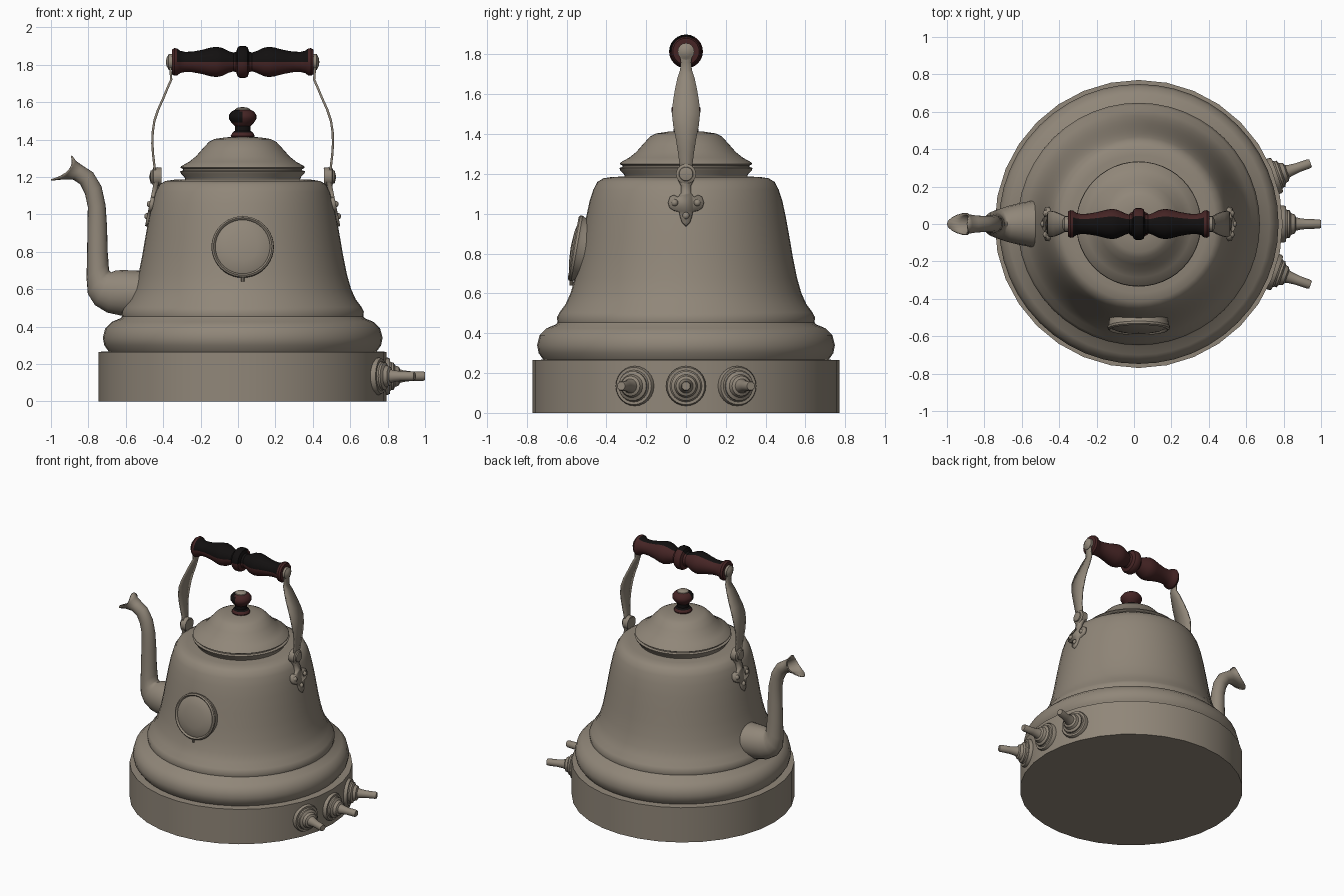
import bpy, bmesh, math
from math import sin, cos, pi, radians
from mathutils import Matrix, Vector

if "Cube" in bpy.data.objects:
    bpy.data.objects.remove(bpy.data.objects["Cube"])

AXIS = 0.025  # the pot's vertical axis sits slightly off centre


def material(name, rgb):
    m = bpy.data.materials.new(name)
    m.use_nodes = True
    m.diffuse_color = (*rgb, 1)
    m.node_tree.nodes["Principled BSDF"].inputs["Base Color"].default_value = (*rgb, 1)
    return m


METAL = material("warm grey metal", (0.28, 0.24, 0.19))
RED = material("dark red wood", (0.06, 0.018, 0.018))
BLACK = material("black wood", (0.006, 0.005, 0.005))


def finish(name, bm, mats, rule=None, angle=35):
    bmesh.ops.remove_doubles(bm, verts=bm.verts, dist=0.0001)
    bmesh.ops.recalc_face_normals(bm, faces=bm.faces)
    if rule:
        for f in bm.faces:
            f.material_index = rule(f.calc_center_median())
    mesh = bpy.data.meshes.new(name)
    bm.to_mesh(mesh)
    bm.free()
    for m in mats:
        mesh.materials.append(m)
    ob = bpy.data.objects.new(name, mesh)
    bpy.context.collection.objects.link(ob)
    bpy.ops.object.select_all(action='DESELECT')
    ob.select_set(True)
    bpy.context.view_layer.objects.active = ob
    bpy.ops.object.shade_smooth_by_angle(angle=radians(angle))
    return ob


def loft(bm, rings, closed=True):
    rows = [[bm.verts.new(p) for p in ring] for ring in rings]
    n = len(rows[0])
    for a, b in zip(rows, rows[1:]):
        for i in range(n if closed else n - 1):
            j = (i + 1) % n
            bm.faces.new((a[i], a[j], b[j], b[i]))


def lathe(name, profile, matrix, segs=32, mats=(METAL,), rule=None, angle=35):
    bm = bmesh.new()
    loft(bm, [[(r * cos(2 * pi * i / segs), r * sin(2 * pi * i / segs), z)
               for i in range(segs)] for r, z in profile])
    bmesh.ops.remove_doubles(bm, verts=bm.verts, dist=0.0001)
    bm.transform(matrix)
    return finish(name, bm, mats, rule, angle)


def solidify(ob, thickness, offset=0):
    mod = ob.modifiers.new("thickness", 'SOLIDIFY')
    mod.thickness, mod.offset = thickness, offset


def place(x, y, z, rot=0, axis='X'):
    return Matrix.Translation((x, y, z)) @ Matrix.Rotation(rot, 4, axis)


upright = place(AXIS, 0, 0)

# Base ring, bell-shaped body and lid
lathe("base", [(0, 0), (.77, 0), (.77, .265), (.7, .268), (.6, .268)], upright)
lathe("body", [(.6, .262), (.715, .265), (.74, .3), (.748, .34), (.735, .39), (.70, .425),
               (.652, .445), (.645, .455), (.648, .48), (.635, .505), (.605, .545), (.58, .6),
               (.557, .68), (.537, .78), (.52, .88), (.502, .98), (.485, 1.06), (.466, 1.12),
               (.445, 1.16), (.415, 1.178), (.37, 1.185), (.26, 1.188)], upright, 48)
lathe("lid", [(0, 1.18), (.305, 1.18), (.312, 1.2), (.33, 1.218), (.335, 1.23), (.318, 1.235),
              (.318, 1.242), (.333, 1.25), (.328, 1.258), (.285, 1.282), (.25, 1.31),
              (.215, 1.35), (.18, 1.388), (.15, 1.403), (.09, 1.412), (0, 1.415)], upright, 48)

# Lid knob: wooden turning with a metal cap


def knob_colour(c):
    if 1.435 < c.z < 1.475:
        return 1
    return 1 if c.z > 1.5 and c.x < AXIS - .01 and c.y < 0 else 0


lathe("lid_knob", [(0, 1.4), (.058, 1.4), (.064, 1.42), (.055, 1.437), (.042, 1.447),
                   (.042, 1.472), (.06, 1.49), (.074, 1.512), (.074, 1.53), (.06, 1.55),
                   (.045, 1.558), (0, 1.56)], upright, 20, (RED, BLACK), knob_colour)
lathe("knob_cap", [(.044, 1.552), (.04, 1.563), (.025, 1.571), (0, 1.574)], upright, 20)

# Round gauge on the front, leaning with the body
lathe("gauge", [(0, -.06), (.155, -.06), (.16, -.01), (.167, .003), (.165, .015), (.156, .022),
                (.148, .016), (.146, .01), (.125, .02), (.08, .03), (0, .035)],
      place(AXIS, -.545, .825, radians(80)), 40)
lathe("gauge_pin", [(0, -.01), (.01, -.01), (.01, .02), (0, .02)], place(AXIS, -.575, .65), 10)

# Three control levers on the right side of the base
for label, deg in (("front", -19.5), ("middle", 0), ("back", 19.5)):
    turn = place(AXIS, 0, .135) @ Matrix.Rotation(radians(deg), 4, 'Z') @ Matrix.Rotation(pi / 2, 4, 'Y')
    lathe(label + "_control", [(0, .73), (.1, .73), (.1, .775), (.094, .787), (.08, .787),
                               (.074, .795), (.074, .806), (.058, .815), (.05, .835), (.036, .842),
                               (.031, .86), (.026, .9), (.025, .965), (.021, .975), (0, .975)], turn, 24)

# Spout: outer point, inner point and half width of each ring; the mouth is notched
SPOUT = [(-.47, .455, -.47, .70, .13), (-.54, .455, -.54, .70, .125), (-.62, .458, -.62, .702, .11),
         (-.70, .475, -.655, .70, .095), (-.765, .515, -.677, .69, .08),
         (-.803, .575, -.69, .70, .068), (-.81, .66, -.692, .74, .06), (-.807, .78, -.697, .80, .055),
         (-.805, .92, -.70, .93, .05), (-.803, 1.04, -.708, 1.05, .047),
         (-.818, 1.11, -.73, 1.15, .045), (-.843, 1.16, -.775, 1.225, .043),
         (-.88, 1.185, -.83, 1.26, .047), (-.93, 1.187, -.865, 1.285, .055),
         (-1.0, 1.18, -.888, 1.315, .06)]
bm = bmesh.new()
rings = []
for k, (ax, az, bx, bz, w) in enumerate(SPOUT):
    a, b = Vector((ax, 0, az)), Vector((bx, 0, bz))
    notch = Vector((.044, 0, -.012)) if k == len(SPOUT) - 1 else Vector()
    rings.append([(a + b) / 2 + (a - b) / 2 * cos(t) + Vector((0, w * sin(t), 0)) + notch * sin(t) ** 2
                  for t in [2 * pi * i / 20 for i in range(20)]])
loft(bm, rings)
solidify(finish("spout", bm, (METAL,), angle=50), .008, -1)

# Wooden carrying grip, turned along x


def grip_colour(c):
    d = Vector((0, c.y, c.z - 1.815)).normalized()
    off = abs(c.x - AXIS)
    return 1 if d.z > .1 and d.y < .6 and .0 < off < .355 else 0


half = [(.085, .015), (.078, .027), (.055, .035), (.05, .05), (.058, .075), (.075, .11), (.081, .14),
        (.077, .17), (.064, .22), (.055, .27), (.054, .31), (.06, .335), (.072, .35), (.074, .365),
        (.066, .378), (0, .38)]
lathe("grip", [(r, -x) for r, x in reversed(half)] + half,
      place(AXIS, 0, 1.815, pi / 2, 'Y'), 24, (RED, BLACK), grip_colour)

# Straps, washers, hinges and mounting plates on both sides
STRAP = [(.388, 1.845, .022), (.388, 1.8, .032), (.385, 1.76, .026), (.382, 1.72, .03),
         (.40, 1.68, .043), (.425, 1.62, .056), (.452, 1.56, .066), (.472, 1.5, .07),
         (.481, 1.44, .064), (.483, 1.38, .052), (.479, 1.32, .042), (.472, 1.26, .034), (.466, 1.19, .03)]
PLATE = [(.0, .935), (.02, .955), (.03, .985), (.035, 1.01), (.06, 1.015), (.083, 1.03), (.09, 1.055),
         (.08, 1.083), (.06, 1.092), (.04, 1.082), (.026, 1.1), (.024, 1.14), (.04, 1.17), (.048, 1.2),
         (.035, 1.235), (0, 1.25)]


def plate_x(z):
    return .508 - (z - .94) * .2


for label, s in (("left", 1), ("right", -1)):
    bm = bmesh.new()
    loft(bm, [[(AXIS + s * x, y * w, z) for y in (-1, 0, 1)] for x, z, w in STRAP], False)
    solidify(finish(label + "_strap", bm, (METAL,)), .012)

    out = place(AXIS, 0, 0) @ Matrix.Rotation(s * pi / 2, 4, 'Y')
    lathe(label + "_washer", [(0, .37), (.042, .37), (.042, .396), (.03, .402), (.02, .408), (0, .41)],
          Matrix.Translation((0, 0, 1.815)) @ out, 16)
    lathe(label + "_hinge", [(0, .435), (.05, .435), (.05, .478), (.036, .484), (.034, .492), (0, .5)],
          Matrix.Translation((0, 0, 1.2)) @ out, 20)

    bm = bmesh.new()
    outline = PLATE + [(-y, z) for y, z in PLATE[-2:0:-1]]
    bm.faces.new([bm.verts.new((AXIS + s * plate_x(z), y, z)) for y, z in outline])
    solidify(finish(label + "_plate", bm, (METAL,)), .026)

    for n, (y, z) in enumerate(((-.057, 1.055), (.057, 1.055), (0, .99))):
        bm = bmesh.new()
        bmesh.ops.create_uvsphere(bm, u_segments=12, v_segments=8, radius=.018,
                                  matrix=Matrix.Translation((AXIS + s * (plate_x(z) + .01), y, z)))
        finish(f"{label}_rivet_{n + 1}", bm, (METAL,))
